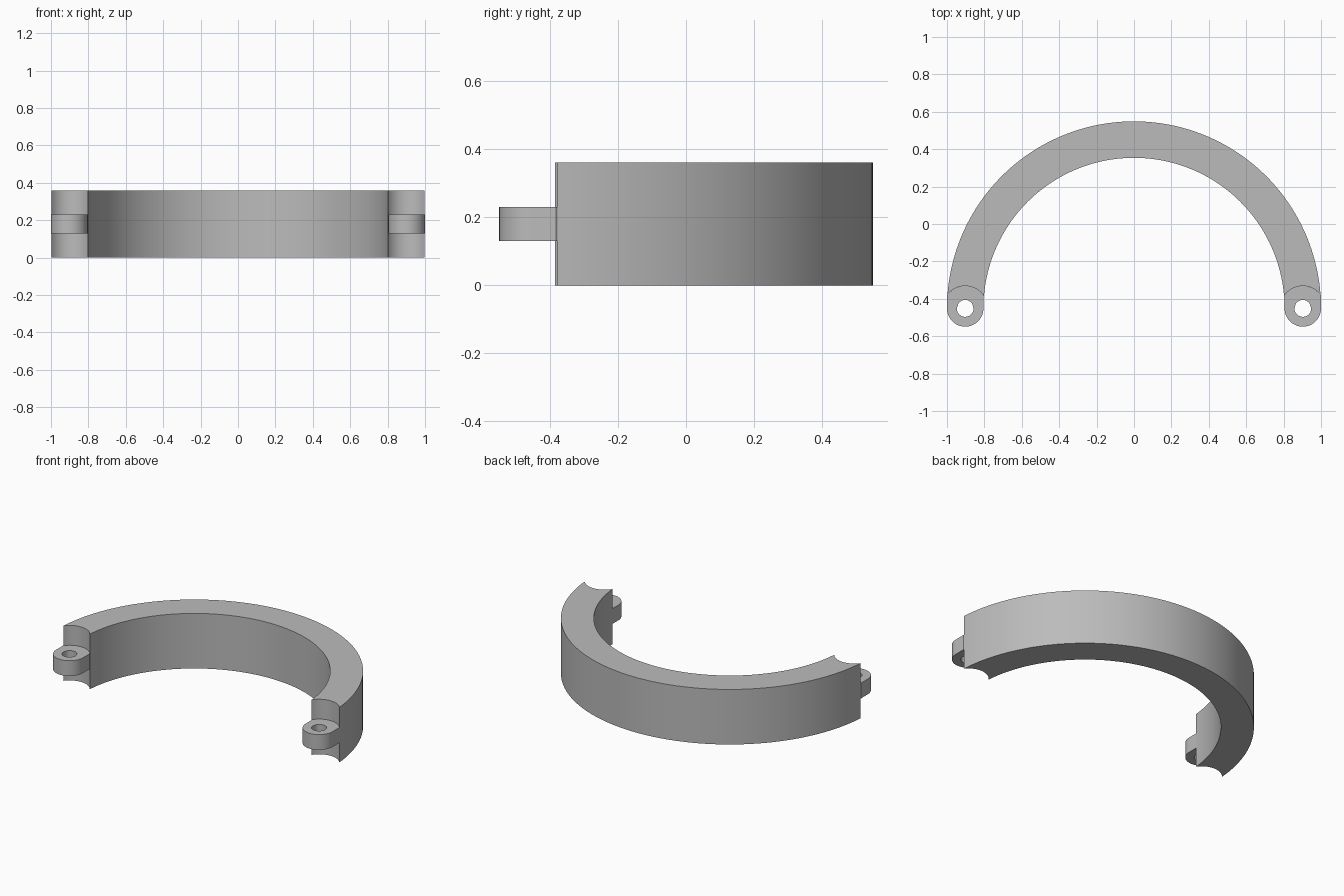
import bpy, bmesh
from math import sin, cos, acos, asin, pi

cube = bpy.data.objects.get("Cube")
if cube:
    bpy.data.objects.remove(cube, do_unlink=True)

OUTER, INNER, HEIGHT = 1.0, 0.805, 0.36
MID = (OUTER + INNER) / 2          # distance from ring centre to hinge axis
LUG = (OUTER - INNER) / 2          # lug radius
CUT, HOLE = 0.12, 0.045            # clearance scoop and pin hole radii
LUG_LOW, LUG_HIGH = 0.13, 0.23
CENTRE_Y = (LUG - OUTER) / 2       # centres the whole model on y

grey = bpy.data.materials.new("plain grey")
grey.use_nodes = True
colour = (0.5, 0.5, 0.5, 1)
grey.diffuse_color = colour
grey.node_tree.nodes["Principled BSDF"].inputs["Base Color"].default_value = colour


def arc(cx, radius, start, end, steps):
    """Points on an arc centred on the hinge line."""
    angles = [start + (end - start) * i / steps for i in range(steps + 1)]
    return [(cx + radius * cos(a), CENTRE_Y + radius * sin(a)) for a in angles]


def finish(name, bm):
    bmesh.ops.recalc_face_normals(bm, faces=bm.faces)
    mesh = bpy.data.meshes.new(name)
    bm.to_mesh(mesh)
    bm.free()
    mesh.materials.append(grey)
    obj = bpy.data.objects.new(name, mesh)
    bpy.context.collection.objects.link(obj)
    bpy.ops.object.select_all(action='DESELECT')
    obj.select_set(True)
    bpy.context.view_layer.objects.active = obj
    bpy.ops.object.shade_smooth_by_angle(angle=pi / 6)


def raise_faces(bm, height):
    """Extrude flat faces into a solid."""
    new = bmesh.ops.extrude_face_region(bm, geom=bm.faces[:])["geom"]
    verts = [v for v in new if isinstance(v, bmesh.types.BMVert)]
    bmesh.ops.translate(bm, verts=verts, vec=(0, 0, height))


def end_angle(radius):
    """Angle about the ring centre where a ring wall meets the scoop."""
    return acos((MID ** 2 + radius ** 2 - CUT ** 2) / (2 * MID * radius))


def scoop_angle(radius):
    """The same meeting point as an angle about the hinge axis."""
    a = end_angle(radius)
    return acos((radius * cos(a) - MID) / CUT)


# Half ring with a scooped recess at each end
to, ti = end_angle(OUTER), end_angle(INNER)
so, si = scoop_angle(OUTER), scoop_angle(INNER)
outline = (arc(0, OUTER, to, pi - to, 96)
           + arc(-MID, CUT, pi - so, pi - si, 20)[1:]
           + arc(0, INNER, pi - ti, ti, 96)[1:]
           + arc(MID, CUT, si, so, 20)[1:-1])
bm = bmesh.new()
bm.faces.new([bm.verts.new((x, y, 0)) for x, y in outline])
raise_faces(bm, HEIGHT)
finish("half_ring", bm)

# Hinge lugs: rounded tip, straight cheeks, back fitted to the scoop, pin hole
corner = acos(LUG / CUT)
for side, name in ((1, "left_lug"), (-1, "right_lug")):
    cx = side * MID
    rim = arc(cx, LUG, pi, 2 * pi, 32) + arc(cx, CUT, corner, pi - corner, 20)
    bore = arc(cx, HOLE, pi, 2 * pi, 32) + arc(cx, HOLE, corner, pi - corner, 20)
    bm = bmesh.new()
    a, b = [[bm.verts.new((x, y, LUG_LOW)) for x, y in loop] for loop in (rim, bore)]
    for i in range(len(a)):
        bm.faces.new((a[i - 1], a[i], b[i], b[i - 1]))
    raise_faces(bm, LUG_HIGH - LUG_LOW)
    finish(name, bm)
